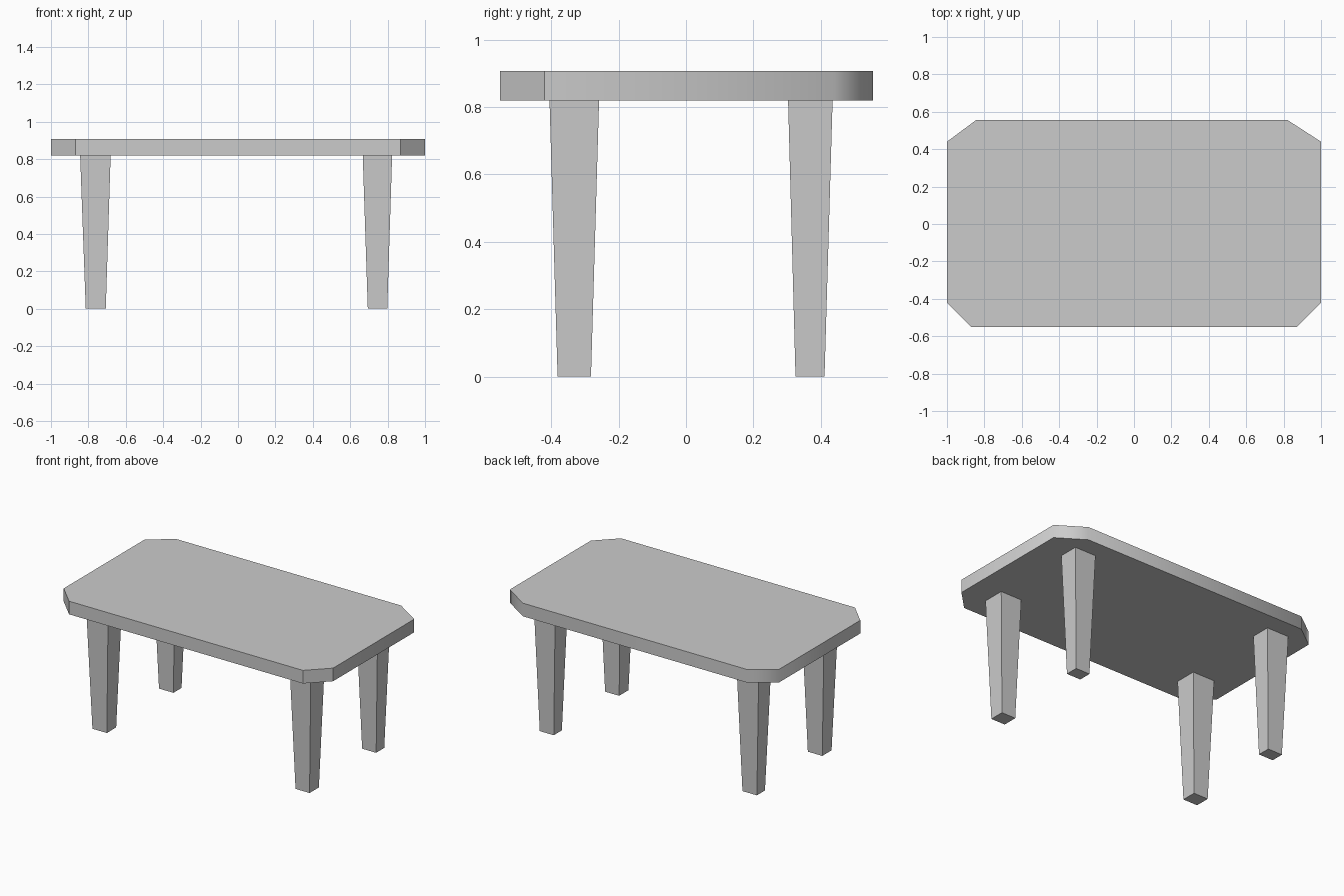
import bpy, bmesh

if "Cube" in bpy.data.objects:
    bpy.data.objects.remove(bpy.data.objects["Cube"])

def prism(name, low, high, z0, z1):
    """Closed solid between two matching outlines."""
    bm = bmesh.new()
    a = [bm.verts.new((x, y, z0)) for x, y in low]
    b = [bm.verts.new((x, y, z1)) for x, y in high]
    bm.faces.new(a[::-1])
    bm.faces.new(b)
    n = len(a)
    for i in range(n):
        j = (i + 1) % n
        bm.faces.new((a[i], a[j], b[j], b[i]))
    me = bpy.data.meshes.new(name)
    bm.to_mesh(me)
    bm.free()
    ob = bpy.data.objects.new(name, me)
    bpy.context.collection.objects.link(ob)
    return ob

def rect(x0, x1, y0, y1):
    return [(x0, y0), (x1, y0), (x1, y1), (x0, y1)]

UNDER, TOP = 0.819, 0.907

# Tabletop: slab with clipped corners, back corners shaded smooth
outline = [(-0.868, -0.552), (0.868, -0.552), (1, -0.42), (1, 0.44),
           (0.822, 0.555), (-0.845, 0.555), (-1, 0.44), (-1, -0.42)]
table = prism("tabletop", outline, outline, UNDER, TOP)
me = table.data
for p in me.polygons:
    p.use_smooth = abs(p.normal.z) < 0.5
for e in me.edges:
    p, q = (me.vertices[i].co for i in e.vertices)
    e.use_edge_sharp = abs(p.z - q.z) < 0.01 or p.y < 0

# Legs: tapered square posts; spans are (top min, top max, foot min, foot max)
xs = {"left": (-0.844, -0.681, -0.814, -0.707), "right": (0.667, 0.824, 0.694, 0.798)}
ys = {"front": (-0.405, -0.258, -0.381, -0.282), "back": (0.303, 0.435, 0.325, 0.411)}
for sx, x in xs.items():
    for sy, y in ys.items():
        prism(f"{sy}_{sx}_leg", rect(*x[2:], *y[2:]), rect(*x[:2], *y[:2]), 0, UNDER)
